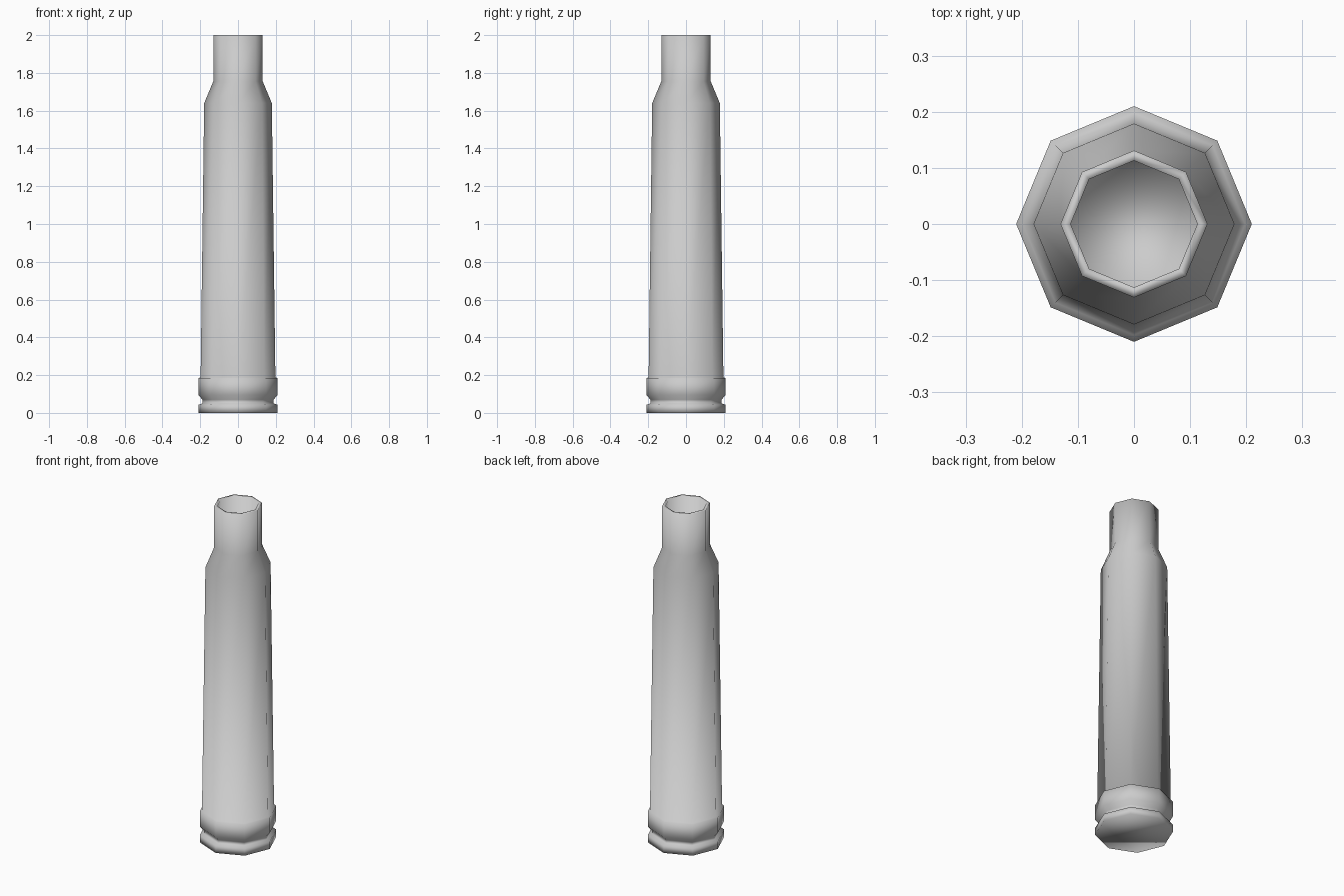
import bpy, bmesh
from math import cos, sin, pi

if "Cube" in bpy.data.objects:
    bpy.data.objects.remove(bpy.data.objects["Cube"])

SIDES = 8

# Half profile (radius, z): base rim, groove, belt, tapered body, shoulder, neck, bore
profile = [
    (0.21, 0.0), (0.21, 0.043),
    (0.188, 0.05), (0.188, 0.07),
    (0.21, 0.095), (0.21, 0.185),
    (0.198, 0.187), (0.179, 1.64),
    (0.131, 1.755), (0.131, 2.0),
    (0.113, 2.0), (0.113, 0.19),
]


def lathe(name, points, sides):
    """Turn a profile into a closed, smooth-shaded solid around z."""
    bm = bmesh.new()
    rings = [[bm.verts.new((r * cos(2 * pi * i / sides), r * sin(2 * pi * i / sides), z))
              for i in range(sides)] for r, z in points]
    for low, high in zip(rings, rings[1:]):
        for i in range(sides):
            j = (i + 1) % sides
            bm.faces.new((low[i], low[j], high[j], high[i]))
    # Base cap and bore floor
    bm.faces.new(rings[0][::-1])
    bm.faces.new(rings[-1])
    for face in bm.faces:
        face.smooth = True
    mesh = bpy.data.meshes.new(name)
    bm.to_mesh(mesh)
    bm.free()
    obj = bpy.data.objects.new(name, mesh)
    bpy.context.collection.objects.link(obj)
    return obj


# Empty necked casing
lathe("casing", profile, SIDES)
